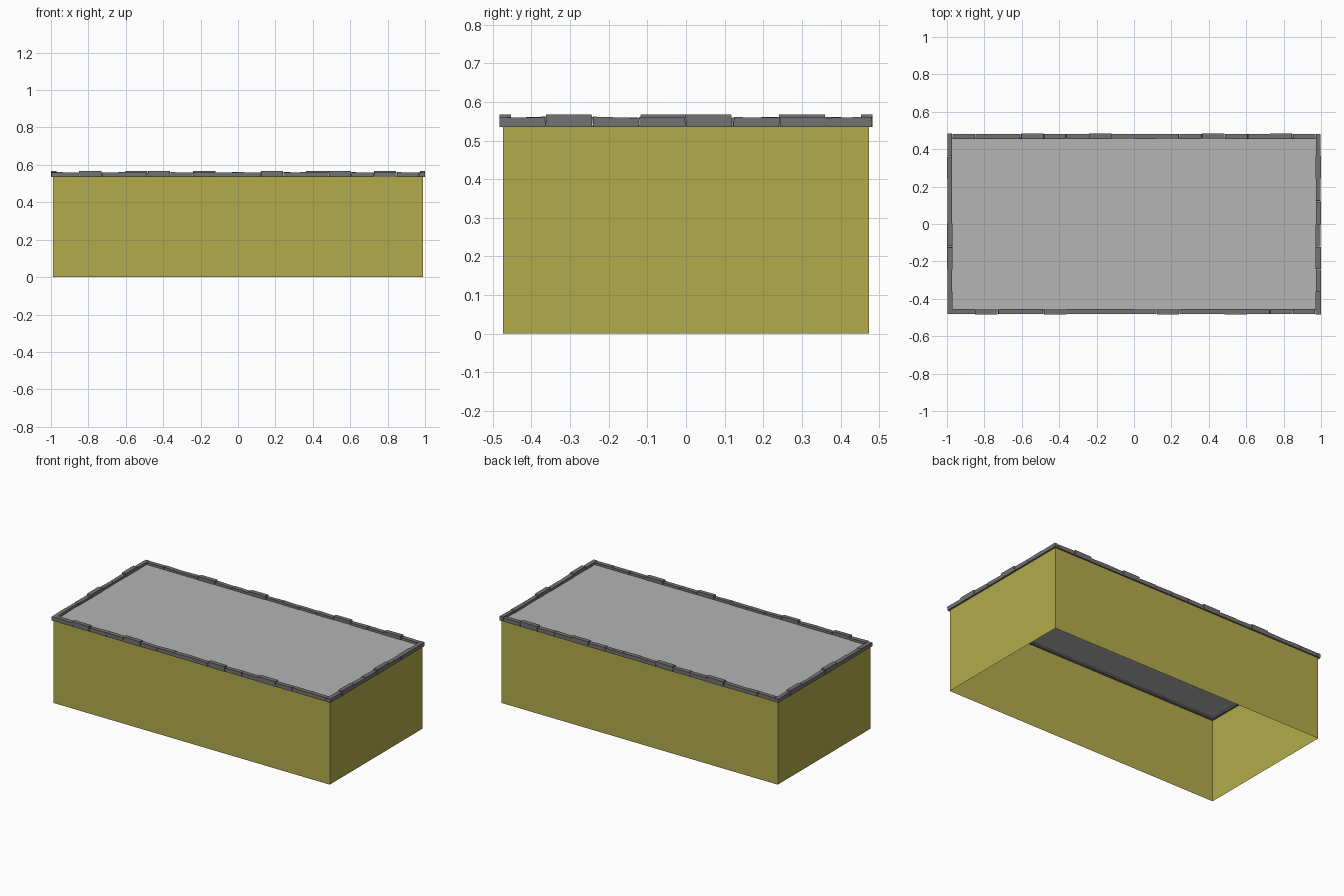
import bpy, bmesh, random
from mathutils import Vector, Matrix
from math import pi

random.seed(4)
cube = bpy.data.objects.get("Cube")
if cube:
    bpy.data.objects.remove(cube, do_unlink=True)


def material(name, rgb):
    m = bpy.data.materials.new(name)
    m.use_nodes = True
    m.diffuse_color = (*rgb, 1)
    m.node_tree.nodes["Principled BSDF"].inputs["Base Color"].default_value = (*rgb, 1)
    return m


def make_object(name, bm, mat):
    mesh = bpy.data.meshes.new(name)
    bm.to_mesh(mesh)
    bm.free()
    mesh.materials.append(mat)
    obj = bpy.data.objects.new(name, mesh)
    bpy.context.collection.objects.link(obj)
    return obj


ochre = material("ochre plaster", (0.45, 0.41, 0.072))
roof_grey = material("light roof grey", (0.46, 0.46, 0.46))
stone_grey = material("dark stone grey", (0.17, 0.17, 0.17))

WALL_X, WALL_Y = 0.988, 0.473
EDGE_X, EDGE_Y = 1.0, 0.483
BASE, TOP, RAISED = 0.535, 0.562, 0.568
DEPTH = 0.03

# Walls: four single-sided sheets, open at top and bottom
bm = bmesh.new()
bmesh.ops.create_cube(bm, size=1, matrix=Matrix.Translation((0, 0, 0.27))
                      @ Matrix.Diagonal((2 * WALL_X, 2 * WALL_Y, 0.54, 1)))
caps = [f for f in bm.faces if abs(f.normal.z) > 0.5]
bmesh.ops.delete(bm, geom=caps, context='FACES_ONLY')
make_object("walls", bm, ochre)

# Flat roof sheet, set below the tops of the edging stones
bm = bmesh.new()
bmesh.ops.create_grid(bm, x_segments=1, y_segments=1, size=1,
                      matrix=Matrix.Translation((0, 0, 0.545))
                      @ Matrix.Diagonal((WALL_X - 0.01, WALL_Y - 0.01, 1, 1)))
make_object("roof", bm, roof_grey)


# Row of uneven edging stones, laid along local x with its outer face at -y
def stone_row(name, half_length, offset, count, raised, angle):
    bm = bmesh.new()
    pitch = 2 * half_length / count
    for i in range(count):
        high = i in raised
        geom = bmesh.ops.create_cube(bm, size=1)
        lean = random.uniform(-0.003, 0.003)
        tilt = random.uniform(-0.002, 0.002)
        inset = 0 if high else random.uniform(0.001, 0.002)
        depth = DEPTH - random.uniform(0, 0.004)
        centre = -half_length + (i + 0.5) * pitch
        for v in geom["verts"]:
            side, outer, up = v.co.x * 2, v.co.y < 0, v.co.z > 0
            x = centre + side * (pitch / 2 - 0.001) + (lean if up else 0)
            x = max(-half_length, min(half_length, x))
            y = -offset + (inset if outer else depth)
            z = (RAISED - 0.001 * (side > 0) if high
                 else TOP - 0.002 + side * tilt) if up else BASE
            v.co = Vector((x, y, z))
    bm.transform(Matrix.Rotation(angle, 4, 'Z'))
    make_object(name, bm, stone_grey)


long_half = EDGE_X - DEPTH
stone_row("front_edging", long_half, EDGE_Y, 16, {1, 4, 9, 12}, 0)
stone_row("back_edging", long_half, EDGE_Y, 16, {1, 4, 9, 12}, pi)
stone_row("left_edging", EDGE_Y, EDGE_X, 8, {1, 4}, pi / 2)
stone_row("right_edging", EDGE_Y, EDGE_X, 8, {1, 4}, -pi / 2)
